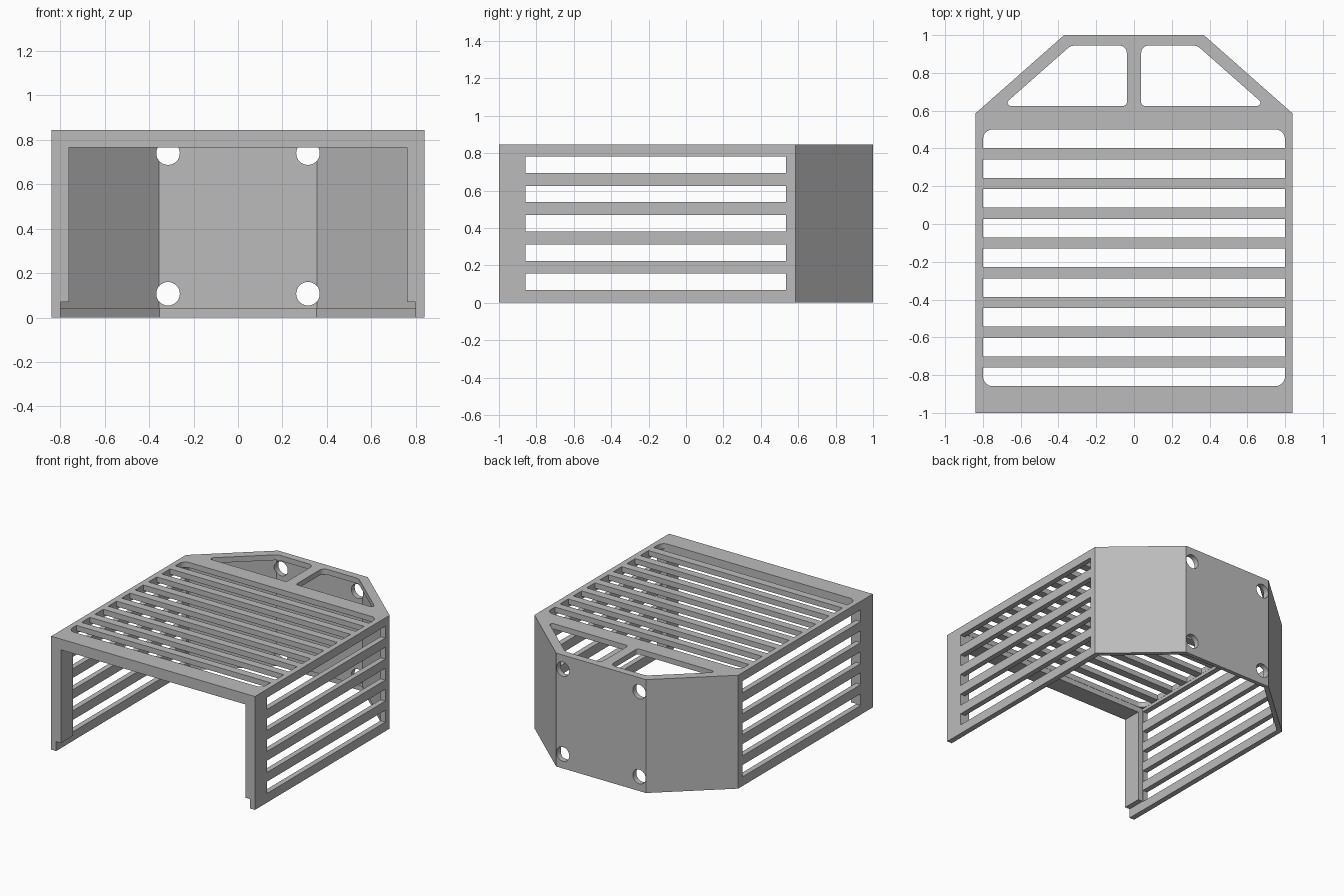
import bpy, bmesh, math
from mathutils import Vector, Matrix

old = bpy.data.objects.get("Cube")
if old:
    bpy.data.objects.remove(old, do_unlink=True)

HEIGHT = 0.845
WALL = 0.04
LIP_BACK = -0.86

grey = bpy.data.materials.new("light_grey")
grey.use_nodes = True
colour = (0.5, 0.5, 0.5, 1)
grey.diffuse_color = colour
grey.node_tree.nodes["Principled BSDF"].inputs["Base Color"].default_value = colour


def rounded(corners):
    """Outline from (x, y, radius) corners, with arcs where the radius is not zero."""
    out = []
    n = len(corners)
    for i, (x, y, r) in enumerate(corners):
        p = Vector((x, y))
        if r == 0:
            out.append(p)
            continue
        a = (Vector(corners[i - 1][:2]) - p).normalized()
        b = (Vector(corners[(i + 1) % n][:2]) - p).normalized()
        half = a.angle(b) / 2
        centre = p + (a + b).normalized() * r / math.sin(half)
        start = p + a * r / math.tan(half) - centre
        sweep = start.angle_signed(p + b * r / math.tan(half) - centre)
        for k in range(9):
            out.append(centre + Matrix.Rotation(-sweep * k / 8, 2) @ start)
    return out


def prism(name, outline, low, high):
    """Vertical prism over a flat outline."""
    bm = bmesh.new()
    face = bm.faces.new([bm.verts.new((p[0], p[1], low)) for p in outline])
    side = bmesh.ops.extrude_face_region(bm, geom=[face])["geom"]
    verts = [v for v in side if isinstance(v, bmesh.types.BMVert)]
    bmesh.ops.translate(bm, verts=verts, vec=(0, 0, high - low))
    bmesh.ops.recalc_face_normals(bm, faces=bm.faces)
    mesh = bpy.data.meshes.new(name)
    bm.to_mesh(mesh)
    bm.free()
    ob = bpy.data.objects.new(name, mesh)
    bpy.context.collection.objects.link(ob)
    return ob


def box(name, x, y0, y1, z0, z1):
    return prism(name, [(-x, y0), (x, y0), (x, y1), (-x, y1)], z0, z1)


def plan(t, front):
    """Plan of the shell, drawn in from the outside by t."""
    run, rise = 0.47, 0.415
    length = math.hypot(run, rise)
    edge = (rise * 0.37 + run) / length - t
    back, side = 1 - t, 0.84 - t
    xb = (edge * length - run * back) / rise
    ys = (edge * length - rise * side) / run
    return [(-side, front), (side, front), (side, ys), (xb, back), (-xb, back), (-side, ys)]


shell = prism("vented_cover", plan(0, -1), 0, HEIGHT)
cutters = []

# Open cavity, front opening and the notch at the feet
cutters.append(prism("cavity", plan(WALL, LIP_BACK), -0.1, HEIGHT - WALL))
cutters.append(box("front_opening", 0.76, -1.1, -0.8, -0.1, 0.765))
cutters.append(box("foot_notch", 0.799, -1.1, -0.8, -0.1, 0.07))

# Shallow step along the foot of the rear walls
step = [(x * 0.998, y + (0.01 if y > 0 else 0)) for x, y in plan(WALL, 0.3)]
cutters.append(prism("base_step", step, -0.1, 0.04))

# Top slots, with rounded corners on the first and last
for i in range(9):
    y0 = -0.858 + 0.1575 * i
    y1 = y0 + 0.098
    f = 0.05 if i == 0 else 0
    b = 0.05 if i == 8 else 0
    x = 0.799
    outline = rounded([(-x, y0, f), (x, y0, f), (x, y1, b), (-x, y1, b)])
    cutters.append(prism("top_slot", outline, 0.7, 1))

# Side slots, cut through both walls
for i in range(5):
    z = 0.068 + 0.1565 * i
    cutters.append(box("side_slot", 1, -0.858, 0.535, z, z + 0.088))

# Pair of rear windows in the top
window = rounded([(0.038, 0.625, 0.02), (0.697, 0.625, 0.017),
                  (0.334, 0.945, 0.06), (0.038, 0.945, 0.04)])
for s in (-1, 1):
    cutters.append(prism("top_window", [(p.x * s, p.y) for p in window], 0.7, 1))

# Four mounting holes in the back
circle = [(0.053 * math.cos(a), 0.053 * math.sin(a))
          for a in (math.tau * k / 32 for k in range(32))]
for s in (-1, 1):
    for z in (0.107, 0.74):
        hole = prism("mount_hole", circle, -0.2, 0.2)
        hole.data.transform(Matrix.Translation((0.315 * s, 1, z)) @ Matrix.Rotation(math.pi / 2, 4, 'X'))
        cutters.append(hole)

# Cut everything out and keep the finished mesh
for c in cutters:
    c.hide_render = True
    mod = shell.modifiers.new(c.name, 'BOOLEAN')
    mod.operation = 'DIFFERENCE'
    mod.solver = 'EXACT'
    mod.object = c
bpy.context.view_layer.update()
graph = bpy.context.evaluated_depsgraph_get()
final = bpy.data.meshes.new_from_object(shell.evaluated_get(graph))
shell.modifiers.clear()
shell.data = final
for c in cutters:
    bpy.data.objects.remove(c, do_unlink=True)

final.materials.clear()
final.materials.append(grey)
for o in bpy.context.selected_objects:
    o.select_set(False)
shell.select_set(True)
bpy.context.view_layer.objects.active = shell
bpy.ops.object.shade_smooth_by_angle(angle=math.radians(30))
